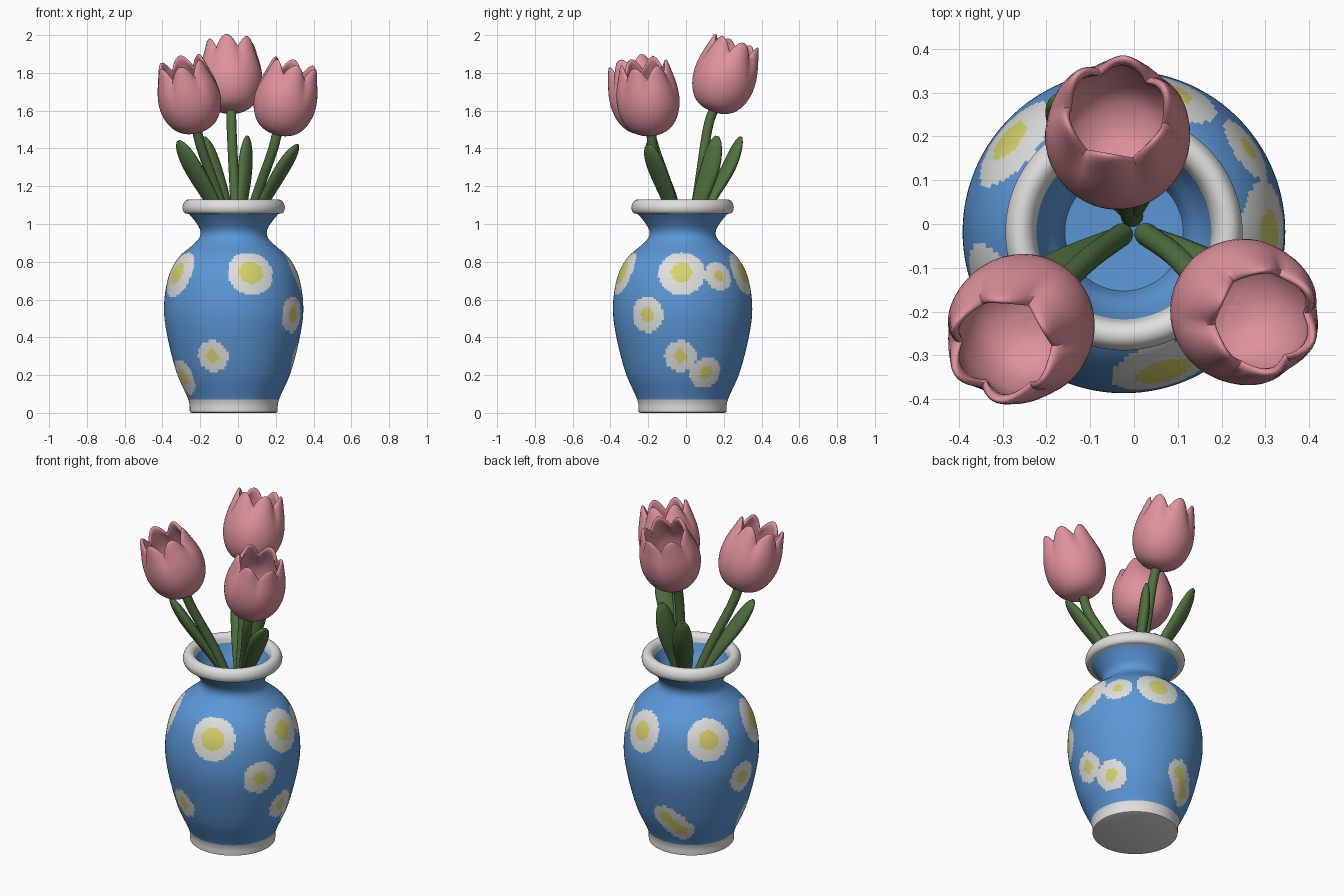
import bpy, bmesh, math
from mathutils import Vector

if "Cube" in bpy.data.objects:
    bpy.data.objects.remove(bpy.data.objects["Cube"])


def material(name, rgb):
    m = bpy.data.materials.new(name)
    m.diffuse_color = (*rgb, 1)
    m.use_nodes = True
    m.node_tree.nodes["Principled BSDF"].inputs["Base Color"].default_value = m.diffuse_color
    return m


BLUE = material("glaze blue", (0.105, 0.31, 0.67))
WHITE = material("glaze white", (0.74, 0.74, 0.73))
YELLOW = material("spot yellow", (0.68, 0.65, 0.15))
PINK = material("petal pink", (0.74, 0.29, 0.33))
GREEN = material("leaf green", (0.08, 0.165, 0.05))


def spline(pts, n):
    """Catmull-Rom curve through the points, n steps per span."""
    pts = [Vector(p) for p in pts]
    ext = [2 * pts[0] - pts[1]] + pts + [2 * pts[-1] - pts[-2]]
    out = []
    for k in range(1, len(ext) - 2):
        a, b, c, d = ext[k - 1:k + 3]
        for s in range(n):
            t = s / n
            out.append(0.5 * (2 * b + (c - a) * t + (2 * a - 5 * b + 4 * c - d) * t * t
                              + (3 * b - 3 * c + d - a) * t ** 3))
    return out + [pts[-1]]


def skin(name, rings, mats, rule=None, angle=60):
    """Join closed rings of points into a capped surface."""
    bm = bmesh.new()
    vs = [[bm.verts.new(p) for p in r] for r in rings]
    n = len(rings[0])
    for i in range(len(rings) - 1):
        for j in range(n):
            k = (j + 1) % n
            f = bm.faces.new((vs[i][j], vs[i][k], vs[i + 1][k], vs[i + 1][j]))
            if rule:
                f.material_index = rule(i, f.calc_center_median())
    bmesh.ops.remove_doubles(bm, verts=bm.verts, dist=1e-5)
    bmesh.ops.recalc_face_normals(bm, faces=bm.faces)
    me = bpy.data.meshes.new(name)
    bm.to_mesh(me)
    bm.free()
    for m in mats:
        me.materials.append(m)
    ob = bpy.data.objects.new(name, me)
    bpy.context.collection.objects.link(ob)
    bpy.ops.object.select_all(action='DESELECT')
    ob.select_set(True)
    bpy.context.view_layer.objects.active = ob
    bpy.ops.object.shade_smooth_by_angle(angle=math.radians(angle))
    return ob


# Vase: lathed profile of outside, rolled rim and inside
CX, CY = -0.023, -0.018
body = [(0.232, 0.004), (0.24, 0.07), (0.297, 0.2), (0.337, 0.34), (0.364, 0.48), (0.368, 0.58),
        (0.355, 0.68), (0.33, 0.76), (0.285, 0.83), (0.215, 0.89), (0.18, 0.93),
        (0.178, 0.97), (0.205, 1.015), (0.236, 1.053)]
rim = [(0.236, 1.053), (0.262, 1.06), (0.271, 1.09), (0.257, 1.122), (0.232, 1.13), (0.21, 1.115), (0.2, 1.085)]
inner = [(0.2, 1.085), (0.178, 1.03), (0.15, 0.98), (0.135, 0.93)]
outside = spline([(r, z, 0) for r, z in body], 9)
lip = spline([(r, z, 0) for r, z in rim], 3)[1:]
inside = spline([(r, z, 0) for r, z in inner], 4)[1:]
profile = [Vector((0, 0, 0)), Vector((0.222, 0, 0))] + outside + lip + inside + [Vector((0, 0.92, 0))]
n_out, n_lip = 1 + len(outside), 1 + len(outside) + len(lip)

# Painted spots: azimuth, height, white radius, yellow radius
SPOTS = [(-74, .745, .125, .065), (207, .74, .13, .06), (-31, .52, .095, .04),
         (250, .3, .085, .035), (204, .19, .1, .045), (141, .74, .12, .055),
         (72, .74, .12, .055), (175, .48, .09, .04), (99, .26, .075, .035),
         (107, .22, .08, .035), (114, .18, .075, .035), (-1, .745, .125, .055),
         (34, .725, .08, .03), (-2, .3, .085, .035), (24, .21, .087, .037)]


def outer_radius(z):
    return min(outside, key=lambda p: abs(p.y - z)).x


spots = [(Vector((CX + outer_radius(z) * math.cos(math.radians(a)),
                  CY + outer_radius(z) * math.sin(math.radians(a)), z)), w, y)
         for a, z, w, y in SPOTS]


def glaze(i, c):
    if i >= n_lip:
        return 0
    if i >= n_out or c.z < 0.075:
        return 1
    col = 0
    for p, w, y in spots:
        d = (c - p).length
        if d < y:
            return 2
        if d < w:
            col = 1
    return col


SEG = 160
skin("vase", [[(CX + p.x * math.cos(2 * math.pi * j / SEG), CY + p.x * math.sin(2 * math.pi * j / SEG), p.y)
               for j in range(SEG)] for p in profile], [BLUE, WHITE, YELLOW], glaze)


# Sweep an elliptical section along a path
def sweep(name, path, wide, half_w, half_t, sides=14):
    rings = []
    for i, p in enumerate(path):
        tan = (path[min(i + 1, len(path) - 1)] - path[max(i - 1, 0)]).normalized()
        u = (Vector(wide) - tan * tan.dot(Vector(wide))).normalized()
        v = tan.cross(u)
        s = i / (len(path) - 1)
        rings.append([p + u * half_w(s) * math.cos(2 * math.pi * j / sides)
                      + v * half_t(s) * math.sin(2 * math.pi * j / sides) for j in range(sides)])
    rings = [[path[0]] * sides] + rings + [[path[-1]] * sides]
    return skin(name, rings, [GREEN])


# Tulip cup: outer wall, scalloped rim, hollow inside
cup = [(0, 0), (0.05, 0.003), (0.105, 0.03), (0.145, 0.085), (0.165, 0.16), (0.161, 0.24), (0.14, 0.315),
       (0.124, 0.36), (0.112, 0.366), (0.108, 0.345), (0.128, 0.28), (0.138, 0.21),
       (0.12, 0.12), (0.06, 0.07), (0, 0.06)]
cup = spline([(r, h, 0) for r, h in cup], 3)


def tulip(name, base, top, turn):
    base, top = Vector(base), Vector(top)
    q = (top - base).to_track_quat('Z', 'Y')
    rings = []
    for p in cup:
        w = max(0, p.y / 0.366) ** 3
        ring = []
        for j in range(60):
            a = 2 * math.pi * j / 60
            lobe = 2 * abs(math.cos(3 * (a - turn))) ** 0.9 - 1.2
            r = max(0, p.x) * (1 + 0.03 * w * lobe)
            ring.append(base + q @ Vector((r * math.cos(a), r * math.sin(a), p.y + 0.034 * w * lobe)))
        rings.append(ring)
    skin(name + "_flower", rings, [PINK])
    # Stem bends from the vase neck into the flower base
    axis = (top - base).normalized()
    root = Vector((base.x * 0.12, base.y * 0.12, 0.91))
    mid = Vector((base.x * 0.48, base.y * 0.42, 1.15))
    path = spline([root, mid, base - axis * 0.1, base + axis * 0.03], 6)
    sweep(name + "_stem", path, (1, 0, 0), lambda s: 0.026, lambda s: 0.026)


tulip("left_tulip", (-0.215, -0.19, 1.49), (-0.302, -0.285, 1.84), 0.2)
tulip("right_tulip", (0.205, -0.18, 1.475), (0.30, -0.222, 1.84), 0.5)
tulip("back_tulip", (-0.035, 0.145, 1.595), (-0.04, 0.262, 1.95), 0.3)


# Leaves: slim at the root, broad past the middle, rounded tip
def blade(s):
    return 0.3 + 0.7 * math.sin(math.pi * min(1, s / 1.3)) if s < 0.65 else \
        math.sqrt(max(0.02, 1 - ((s - 0.65) / 0.36) ** 2))


for name, tip, wide in [("left_leaf", (-0.315, -0.195, 1.44), (0.75, -0.6, 0.2)),
                        ("back_left_leaf", (-0.18, 0.29, 1.46), (0.85, 0.5, 0)),
                        ("back_leaf", (0.05, 0.165, 1.465), (0.5, 0.85, 0)),
                        ("right_leaf", (0.315, -0.2, 1.42), (0.55, 0.8, 0))]:
    t = Vector(tip)
    path = spline([(t.x * 0.1, t.y * 0.1, 0.92), (t.x * 0.45, t.y * 0.45, 1.13),
                   (t.x * 0.76, t.y * 0.78, 1.3), t], 7)
    sweep(name, path, wide, lambda s: 0.056 * blade(s), lambda s: 0.03 * blade(s))
